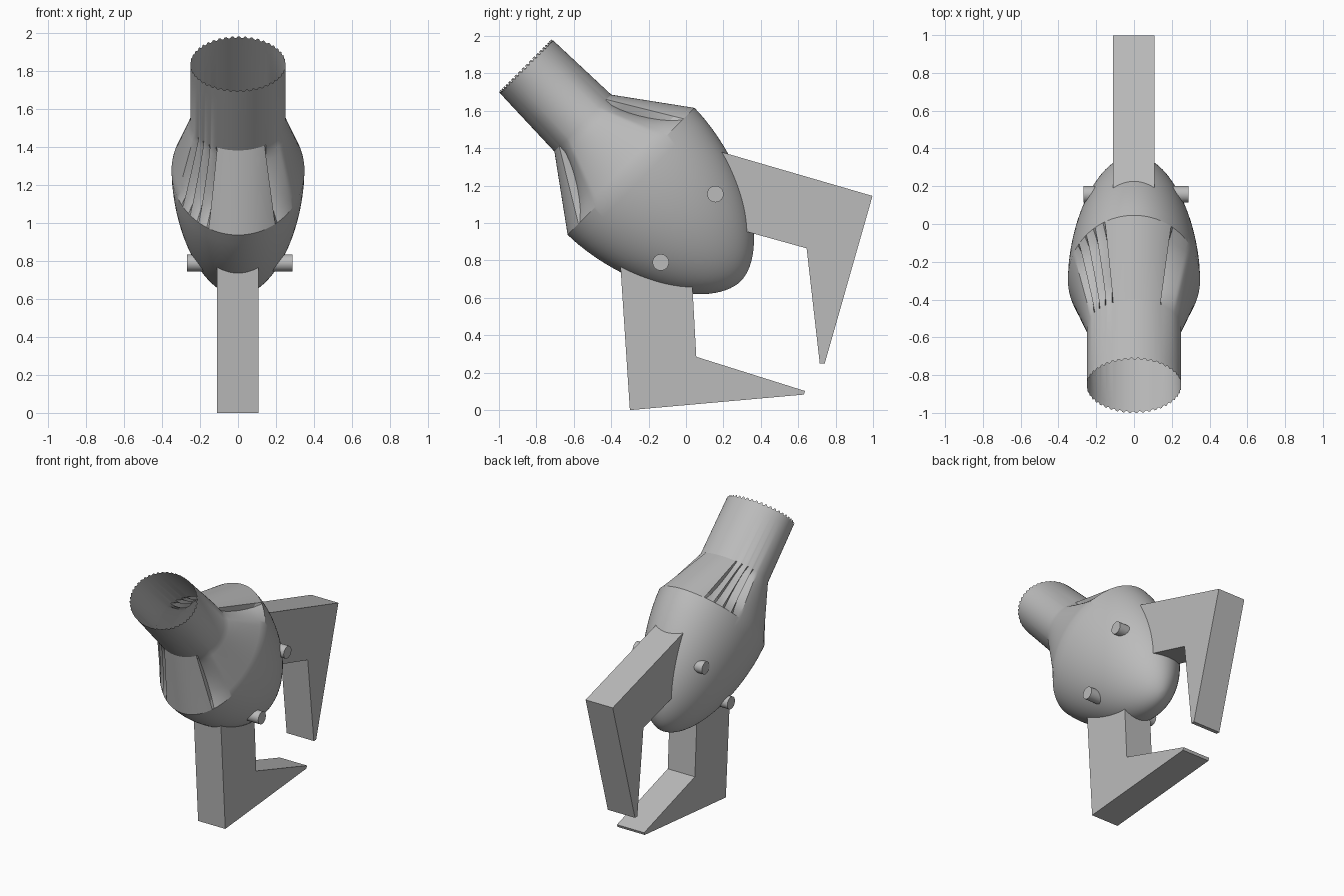
import bpy, bmesh, math

cube = bpy.data.objects.get("Cube")
if cube:
    bpy.data.objects.remove(cube, do_unlink=True)

grey = bpy.data.materials.new("plain grey")
grey.use_nodes = True
COLOUR = (0.5, 0.5, 0.5, 1)
grey.diffuse_color = COLOUR
grey.node_tree.nodes["Principled BSDF"].inputs["Base Color"].default_value = COLOUR

SIDES = 180          # segments around the shell
AXIS = 0.695         # offset of the shell's tilted centre line
SHOULDER, COLLAR, MOUTH, TIP = -1.11, -1.475, -1.91, -0.28


def make_object(name, bm, smooth=False):
    bmesh.ops.recalc_face_normals(bm, faces=bm.faces)
    mesh = bpy.data.meshes.new(name)
    bm.to_mesh(mesh)
    bm.free()
    obj = bpy.data.objects.new(name, mesh)
    bpy.context.collection.objects.link(obj)
    mesh.materials.append(grey)
    if smooth:
        bpy.ops.object.select_all(action='DESELECT')
        obj.select_set(True)
        bpy.context.view_layer.objects.active = obj
        bpy.ops.object.shade_smooth_by_angle(angle=math.radians(25))
    return obj


def tilted(x, along, up):
    """Point on the shell, whose centre line leans 45 degrees."""
    h = math.sqrt(0.5)
    return (x, (along + up) * h, (up - along) * h)


def notch_depth(angle):
    """Depth of the pleats beside the flat strips: one wide, or four thin."""
    s, c = math.sin(angle), math.cos(angle)
    a = math.degrees(math.atan2(abs(s), abs(c)))
    first, last, count = (35, 57, 1) if s > 0 else (28, 66, 4)
    if not first < a < last:
        return 0
    phase = (a - first) / (last - first) * count % 1
    return 0.055 * (1 - phase)


def ring(bm, along, rx, ru, pleat=0, teeth=0):
    verts = []
    for i in range(SIDES):
        a = 2 * math.pi * i / SIDES
        k = 1 - pleat * notch_depth(a) / ru
        shift = teeth * (i // 2 % 2)
        verts.append(bm.verts.new(tilted(rx * k * math.sin(a), along + shift,
                                         AXIS + ru * k * math.cos(a))))
    return verts


# Hollow shell: open tube, pleated neck and egg-shaped body
bm = bmesh.new()
rings = [ring(bm, MOUTH, 0.25, 0.2, teeth=0.012),
         ring(bm, -1.85, 0.25, 0.202)]
for i in range(9):
    f = i / 8
    rings.append(ring(bm, COLLAR + (SHOULDER - COLLAR) * f, 0.25 + 0.1 * f,
                      0.215 + 0.265 * f, pleat=math.sin(math.pi * f) ** 0.6 if 0 < f < 1 else 0))
for i in range(1, 24):
    t = 1 - (1 - i / 24) ** 2
    r = (1 - t ** 1.75) ** 0.55
    rings.append(ring(bm, SHOULDER + (TIP - SHOULDER) * t, 0.35 * r, 0.48 * r))
for low, high in zip(rings, rings[1:]):
    for i in range(SIDES):
        j = (i + 1) % SIDES
        bm.faces.new((low[i], low[j], high[j], high[i]))
bm.faces.new(rings[-1])
make_object("body_shell", bm, smooth=True)


# Claws: flat side profiles given thickness across x
def claw(name, profile):
    bm = bmesh.new()
    face = bm.faces.new([bm.verts.new((-0.11, y, z)) for y, z in profile])
    out = bmesh.ops.extrude_face_region(bm, geom=[face])
    moved = [g for g in out["geom"] if isinstance(g, bmesh.types.BMVert)]
    bmesh.ops.translate(bm, verts=moved, vec=(0.218, 0, 0))
    make_object(name, bm)


claw("lower_claw", [(-0.355, 0.84), (-0.3, 0), (0.63, 0.083), (0.637, 0.102),
                    (0.055, 0.285), (0.03, 0.74)])
claw("upper_claw", [(0.1, 1.406), (0.997, 1.145), (0.742, 0.25), (0.715, 0.25),
                    (0.645, 0.865), (0.22, 0.983)])


# Hinge pins running through the body
def pin(name, y, z):
    bm = bmesh.new()
    bmesh.ops.create_cone(bm, cap_ends=True, segments=32, radius1=0.044,
                          radius2=0.044, depth=0.555)
    for v in bm.verts:
        v.co = (v.co.z + 0.01, y + v.co.x, z + v.co.y)
    make_object(name, bm, smooth=True)


pin("upper_pin", 0.157, 1.155)
pin("lower_pin", -0.135, 0.79)
